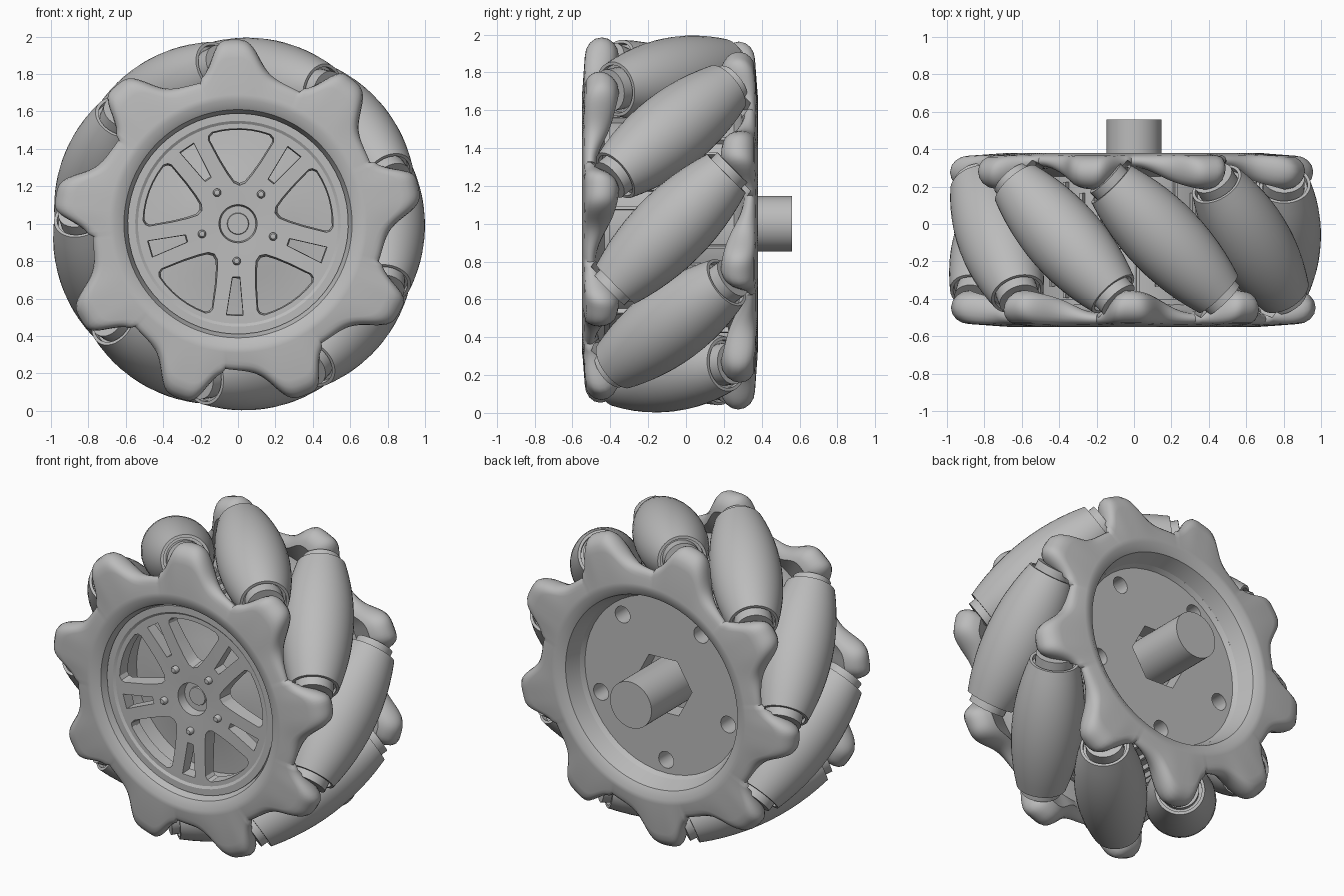
import bpy, bmesh
from math import sin, cos, pi, radians
from mathutils import Matrix, Vector

if "Cube" in bpy.data.objects:
    bpy.data.objects.remove(bpy.data.objects["Cube"])

COUNT = 9                    # rollers around the wheel
STEP = 360 / COUNT
AXIS_R = 0.79                # distance of roller axes from the wheel axis
HALF = 0.415                 # half length of a roller
PLACE = Matrix.Translation((0, -0.085, 1)) @ Matrix.Rotation(radians(2), 4, 'Y')

grey = bpy.data.materials.new("mid_grey")
grey.diffuse_color = (0.5, 0.5, 0.5, 1)
grey.use_nodes = True
grey.node_tree.nodes["Principled BSDF"].inputs["Base Color"].default_value = (0.5, 0.5, 0.5, 1)


def turn(deg):
    """Rotation about the wheel axle, from +x towards +z."""
    return Matrix.Rotation(-radians(deg), 4, 'Y')


def roller_place(i):
    tilt = Matrix.Rotation(radians(45), 4, 'X')
    return turn(i * STEP) @ Matrix.Translation((AXIS_R, 0.005, 0)) @ tilt


def make(name, bm):
    bmesh.ops.recalc_face_normals(bm, faces=bm.faces[:])
    mesh = bpy.data.meshes.new(name)
    bm.to_mesh(mesh)
    bm.free()
    mesh.materials.append(grey)
    obj = bpy.data.objects.new(name, mesh)
    bpy.context.collection.objects.link(obj)
    obj.matrix_world = PLACE
    return obj


def smooth(obj, angle=35):
    bpy.ops.object.select_all(action='DESELECT')
    obj.select_set(True)
    bpy.context.view_layer.objects.active = obj
    bpy.ops.object.shade_smooth_by_angle(angle=radians(angle))


def lathe(bm, profile, segs, matrix=Matrix()):
    """Spin (radius, y) points about the y axis."""
    tmp = bmesh.new()
    vs = [tmp.verts.new((r, y, 0)) for r, y in profile]
    edges = [tmp.edges.new(p) for p in zip(vs, vs[1:])]
    bmesh.ops.spin(tmp, geom=vs + edges, cent=(0, 0, 0), axis=(0, 1, 0),
                   angle=2 * pi, steps=segs)
    bmesh.ops.remove_doubles(tmp, verts=tmp.verts[:], dist=1e-4)
    bmesh.ops.recalc_face_normals(tmp, faces=tmp.faces[:])
    tmp.transform(matrix)
    mesh = bpy.data.meshes.new("tmp")
    tmp.to_mesh(mesh)
    tmp.free()
    bm.from_mesh(mesh)
    bpy.data.meshes.remove(mesh)


def rod(bm, r, y0, y1, segs, matrix=Matrix()):
    lathe(bm, [(0, y0), (r, y0), (r, y1), (0, y1)], segs, matrix)


def tapered_prism(bm, points, y0, y1, matrix):
    """Extrude an (x, z) outline along y, narrowing towards y1."""
    mid = sum((Vector(p) for p in points), Vector((0, 0))) / len(points)

    def ring(y, scale):
        pts = [mid + (Vector(p) - mid) * scale for p in points]
        return [bm.verts.new(matrix @ Vector((p.x, y, p.y))) for p in pts]

    low, high = ring(y0, 1.05), ring(y1, 0.86)
    bm.faces.new(low)
    bm.faces.new(high)
    for i in range(len(low)):
        j = (i + 1) % len(low)
        bm.faces.new((low[i], low[j], high[j], high[i]))


def cut(obj, bm):
    """Subtract a temporary cutter from an object."""
    cutter = make("cutter", bm)
    cutter.hide_render = True
    mod = obj.modifiers.new("cut", 'BOOLEAN')
    mod.object, mod.operation, mod.solver = cutter, 'DIFFERENCE', 'EXACT'
    bpy.context.view_layer.update()
    graph = bpy.context.evaluated_depsgraph_get()
    mesh = bpy.data.meshes.new_from_object(obj.evaluated_get(graph))
    obj.modifiers.clear()
    obj.data = mesh
    bpy.data.objects.remove(cutter)


def barrel(extra=0.0, length=HALF):
    ts = [k / 6 for k in range(-6, 7)]
    return [(0.21 + extra - 0.065 * t * t, t * length) for t in ts]


# Barrel rollers with recessed ends, and the sleeves and pins inside them
for i in range(COUNT):
    bm = bmesh.new()
    ends = [(0, 0.385), (0.128, 0.385), (0.128, HALF)]
    profile = [(r, -y) for r, y in ends] + barrel() + ends[::-1]
    lathe(bm, profile, 40, roller_place(i))
    smooth(make(f"roller_{i + 1}", bm))

bm = bmesh.new()
for i in range(COUNT):
    rod(bm, 0.112, -0.46, 0.46, 32, roller_place(i))
    rod(bm, 0.05, -0.51, 0.51, 16, roller_place(i))
smooth(make("roller_sleeves", bm))


# Side plates: a bevelled ring with one domed, swept lobe for each roller end
def section(deg):
    d = (deg + 26 + 27) % STEP - 27
    sweep = 0.5 + 0.5 * cos(pi * d / (27 if d < 0 else 13))
    dome = 1 / (1 + (d / (10 if d < 0 else 7.5)) ** 4)
    tip = 0.775 + 0.21 * dome
    front = -0.455 + 0.005 * dome
    inner = -0.39 + 0.12 * sweep
    mid, half = (front + inner) / 2, (inner - front) / 2
    depth = 0.05 + 0.05 * dome
    rim = [(tip - depth + depth * sin(pi * k / 8), mid - half * cos(pi * k / 8))
           for k in range(9)]
    return ([(0.61, -0.435), (0.66, -0.465), (0.69, -0.464)] + rim
            + [(0.69, -0.38), (0.64, -0.37), (0.575, -0.34)])


def side_plate(name, flip):
    bm = bmesh.new()
    steps = 360
    rings = []
    for k in range(steps):
        m = flip @ turn(k)
        rings.append([bm.verts.new(m @ Vector((r, y, 0))) for r, y in section(k)])
    for k in range(steps):
        a, b = rings[k], rings[(k + 1) % steps]
        for j in range(len(a)):
            n = (j + 1) % len(a)
            bm.faces.new((a[j], a[n], b[n], b[j]))
    plate = make(name, bm)
    # clearance pockets around the rollers
    bm = bmesh.new()
    pocket = barrel(0.012, 0.44)
    pocket = [(0, pocket[0][1])] + pocket + [(0, pocket[-1][1])]
    for i in range(COUNT):
        lathe(bm, pocket, 32, roller_place(i))
    cut(plate, bm)
    smooth(plate, 36)


side_plate("front_plate", Matrix())
side_plate("back_plate", Matrix.Rotation(pi, 4, 'X'))

# Drum with a recessed back wall, bolt holes and a hexagonal socket
bm = bmesh.new()
lathe(bm, [(0, -0.24), (0.16, -0.24), (0.3, -0.2), (0.535, -0.18), (0.55, -0.33),
           (0.578, -0.33), (0.578, 0.338), (0.56, 0.31), (0, 0.31)], 48)
drum = make("drum", bm)
bm = bmesh.new()
for k in range(5):
    hole = turn(270 + 72 * k) @ Matrix.Translation((0.475, 0, 0))
    rod(bm, 0.053, 0.18, 0.5, 24, hole)
rod(bm, 0.2, 0.2, 0.5, 6)
cut(drum, bm)
smooth(drum)

# Ribs along the drum
bm = bmesh.new()
for k in range(36):
    length = 0.62 if k % 2 else 0.5
    m = turn(k * 10) @ Matrix.Translation((0.58, 0, 0)) @ Matrix.Diagonal((0.05, length, 0.018, 1))
    bmesh.ops.create_cube(bm, size=1, matrix=m)
make("drum_ribs", bm)

# Five-spoke wheel face with a sunken hub
bm = bmesh.new()
lathe(bm, [(0, -0.33), (0.055, -0.33), (0.058, -0.32), (0.095, -0.32), (0.102, -0.378),
           (0.2, -0.382), (0.35, -0.385), (0.515, -0.39), (0.535, -0.39), (0.55, -0.4),
           (0.59, -0.4), (0.59, -0.32), (0.5, -0.32), (0.2, -0.29), (0, -0.26)], 60)
spokes = make("spoked_face", bm)
bm = bmesh.new()
side = [(0.22, 8), (0.27, 14), (0.35, 18.5), (0.475, 21.5), (0.495, 20.5)]
arc = [(0.508, a) for a in range(18, -19, -6)]
window = side + arc + [(r, -a) for r, a in side[::-1]] + [(0.205, 0)]
outline = [(r * cos(radians(a)), r * sin(radians(a))) for r, a in window]
slot = [(0.285, -0.02), (0.49, -0.045), (0.49, 0.045), (0.285, 0.02)]
for k in range(5):
    tapered_prism(bm, outline, -0.45, -0.2, turn(306 + 72 * k))
    tapered_prism(bm, slot, -0.45, -0.2, turn(270 + 72 * k))
cut(spokes, bm)
smooth(spokes, 30)

# Bolts on the spokes
bm = bmesh.new()
for k in range(5):
    m = turn(270 + 72 * k) @ Matrix.Translation((0.2, 0, 0))
    lathe(bm, [(0, -0.415), (0.014, -0.412), (0.022, -0.4), (0.022, -0.35), (0, -0.35)], 16, m)
smooth(make("spoke_bolts", bm))

# Axle shaft at the back
bm = bmesh.new()
rod(bm, 0.147, 0.15, 0.645, 48)
smooth(make("axle_shaft", bm))
